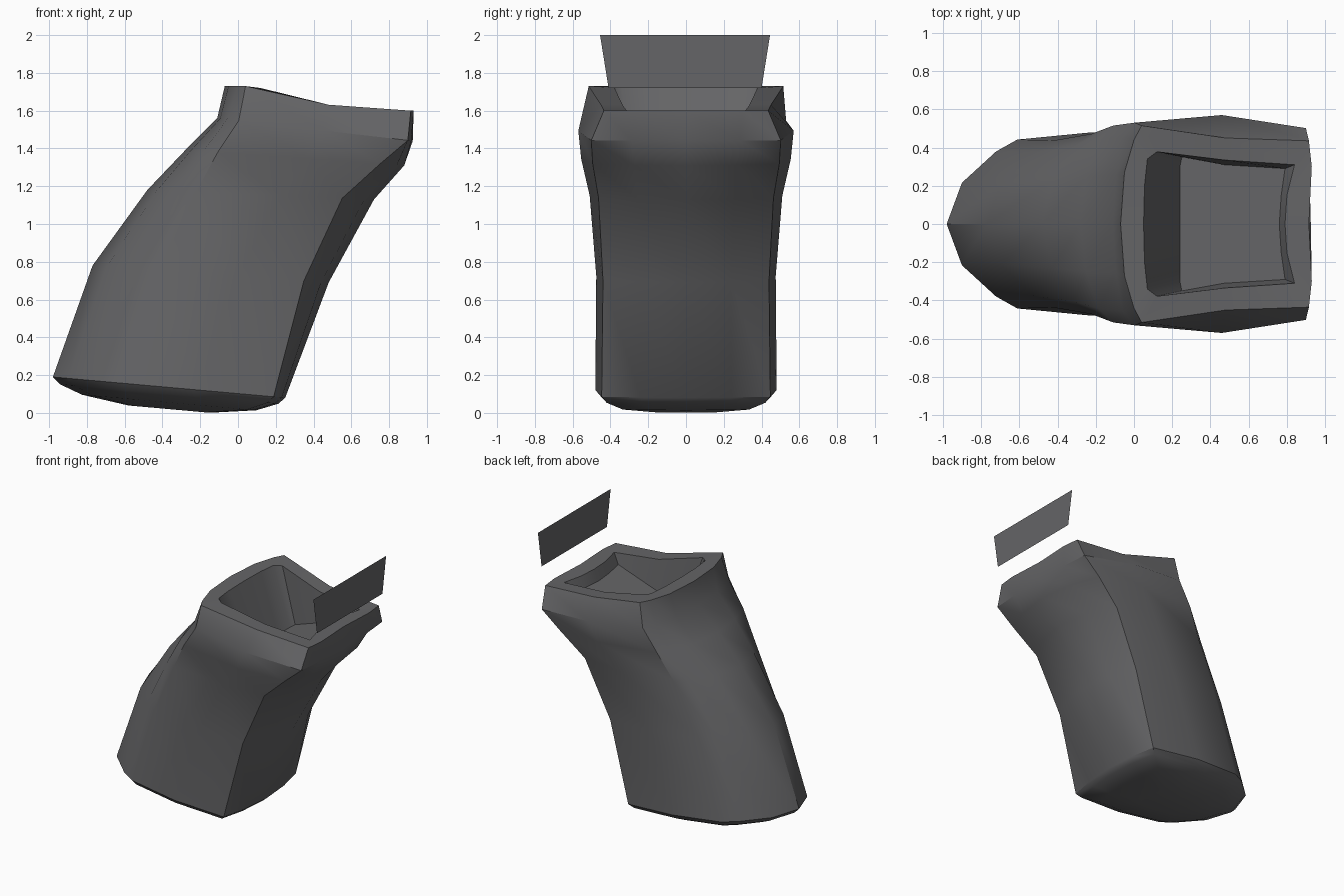
import bpy, bmesh, math

cube = bpy.data.objects.get("Cube")
if cube:
    bpy.data.objects.remove(cube, do_unlink=True)


def make_material(name, color):
    mat = bpy.data.materials.new(name)
    mat.use_nodes = True
    mat.diffuse_color = color
    mat.node_tree.nodes["Principled BSDF"].inputs["Base Color"].default_value = color
    return mat


grey = make_material("dark grey", (0.13, 0.13, 0.135, 1))


def finish(bm, name):
    mesh = bpy.data.meshes.new(name)
    bm.to_mesh(mesh)
    bm.free()
    mesh.materials.append(grey)
    obj = bpy.data.objects.new(name, mesh)
    bpy.context.collection.objects.link(obj)
    return obj


# Half sections, back centre to front centre: (fraction along, fraction of width)
ROUND = [(0, 0), (.065, .45), (.21, .79), (.30, .92), (.62, 1), (.95, .93), (.985, .5), (1, 0)]
BOXY = [(0, 0), (.015, .45), (.05, .8), (.11, .93), (.55, 1), (.97, .88), (.99, .5), (1, 0)]


def section(back, front, width, box, corner):
    """Blend the two half sections between a back and a front point."""
    pts = []
    for i, (a, b) in enumerate(zip(ROUND, BOXY)):
        t, y = (p + (q - p) * box for p, q in zip(a, b))
        if i == 5:
            t = corner
        elif i == 6:
            t = 1 - (1 - corner) * .3
        pts.append((back[0] + (front[0] - back[0]) * t, y * width,
                    back[1] + (front[1] - back[1]) * t))
    return pts


def rim_height(x):
    if x < .1:
        return 1.73
    if x < .49:
        return 1.73 - (x - .1) * .26
    return max(1.6, 1.63 - (x - .49) * .09)


# Handle body, from the foot up to the flared collar
body = [
    section((-.98, .19), (.25, .08), .48, 0, .95),
    section((-.77, .78), (.48, .69), .475, .1, .895),
    section((-.48, 1.18), (.72, 1.13), .51, .45, .86),
    section((-.28, 1.39), (.88, 1.31), .555, .8, .89),
    section((-.11, 1.56), (.925, 1.44), .57, 1, .975),
]

# Domed underside, shrinking rings that drop below the foot
foot = body[0]
under = []
for scale, drop in ((.35, .115), (.75, .08), (.94, .035)):
    under.append([(-.365 + (x + .365) * scale, y * scale,
                   .135 + (z - .135) * scale - drop) for x, y, z in foot])

# Rim edge, mouth edge and sloping socket floor
rim_xy = [(-.07, 0), (-.05, .27), (0, .44), (.04, .515), (.48, .45),
          (.915, .435), (.93, .3), (.915, 0)]
mouth_xy = [(.05, 0), (.055, .2), (.07, .34), (.12, .378), (.47, .335),
            (.84, .31), (.80, .15), (.79, 0)]
floor_xy = [(.24, 0), (.24, .15), (.24, .3), (.25, .35), (.47, .31),
            (.79, .29), (.77, .15), (.76, 0)]
rim = [(x, y, rim_height(x)) for x, y in rim_xy]
mouth = [(x, y, rim_height(x) - .005) for x, y in mouth_xy]
floor = [(x, y, 1.3 + (x - .24) * .4) for x, y in floor_xy]

bm = bmesh.new()
rings = []
for half in under + body + [rim, mouth, floor]:
    full = half + [(x, -y, z) for x, y, z in half[-2:0:-1]]
    rings.append([bm.verts.new(p) for p in full])
count = len(rings[0])
for low, high in zip(rings, rings[1:]):
    for i in range(count):
        j = (i + 1) % count
        bm.faces.new((low[i], low[j], high[j], high[i]))
bm.faces.new(rings[0])
bm.faces.new(rings[-1])
bmesh.ops.recalc_face_normals(bm, faces=bm.faces)
grip = finish(bm, "grip_body")

bpy.ops.object.select_all(action="DESELECT")
grip.select_set(True)
bpy.context.view_layer.objects.active = grip
bpy.ops.object.shade_smooth_by_angle(angle=math.radians(32))

# Loose flat plate above the front of the collar
bm = bmesh.new()
bm.faces.new([bm.verts.new((.972, y, z)) for y, z in
              ((-.41, 1.72), (.40, 1.72), (.445, 2), (-.455, 2))])
finish(bm, "upper_plate")
